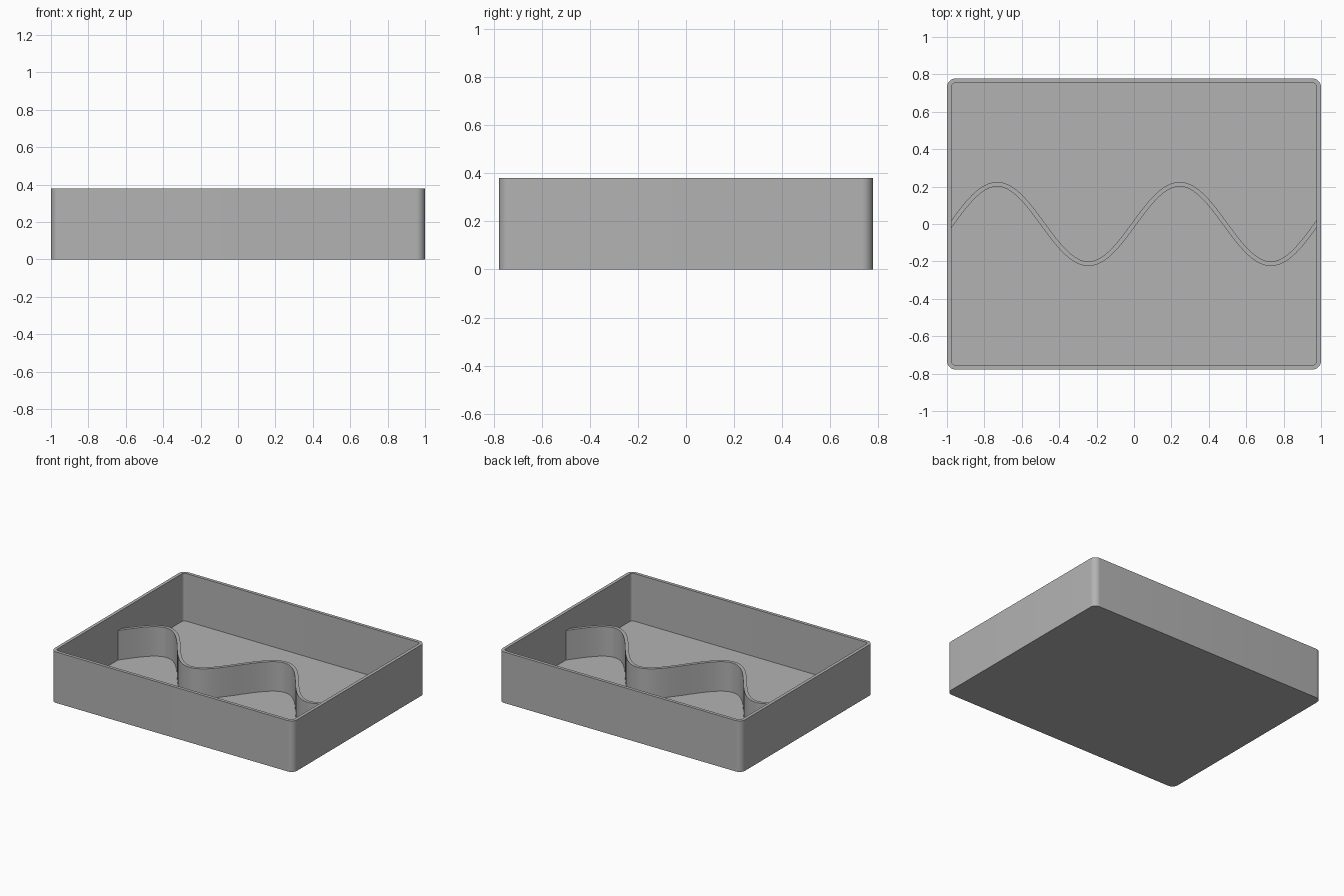
import bpy, bmesh, math

cube = bpy.data.objects.get("Cube")
if cube:
    bpy.data.objects.remove(cube, do_unlink=True)

WIDTH, DEPTH, HEIGHT = 2.0, 1.556, 0.38
WALL, FLOOR, RADIUS = 0.024, 0.025, 0.046
DIVIDER_TOP, AMPLITUDE, SEGMENTS = 0.245, 0.2125, 120

grey = bpy.data.materials.new("grey plastic")
grey.use_nodes = True
colour = (0.45, 0.45, 0.45, 1)
grey.diffuse_color = colour
grey.node_tree.nodes["Principled BSDF"].inputs["Base Color"].default_value = colour


def rounded_rect(inset, steps=10):
    """Outline of the tray, counter-clockwise, moved inwards by inset."""
    r = RADIUS - inset
    cx, cy = WIDTH / 2 - RADIUS, DEPTH / 2 - RADIUS
    points = []
    for q, (sx, sy) in enumerate(((1, 1), (-1, 1), (-1, -1), (1, -1))):
        for i in range(steps + 1):
            a = (q + i / steps) * math.pi / 2
            points.append((sx * cx + r * math.cos(a), sy * cy + r * math.sin(a)))
    return points


def ring(bm, outline, z):
    return [bm.verts.new((x, y, z)) for x, y in outline]


def bridge(bm, a, b):
    for i in range(len(a)):
        j = (i + 1) % len(a)
        bm.faces.new((a[i], a[j], b[j], b[i]))


def finish(bm, name):
    bmesh.ops.recalc_face_normals(bm, faces=bm.faces)
    mesh = bpy.data.meshes.new(name)
    bm.to_mesh(mesh)
    bm.free()
    mesh.materials.append(grey)
    obj = bpy.data.objects.new(name, mesh)
    bpy.context.collection.objects.link(obj)
    bpy.ops.object.select_all(action='DESELECT')
    obj.select_set(True)
    bpy.context.view_layer.objects.active = obj
    bpy.ops.object.shade_smooth_by_angle(angle=math.radians(30))
    return obj


# Open tray: outer wall, rim, inner wall, floor and underside
bm = bmesh.new()
outer, inner = rounded_rect(0), rounded_rect(WALL)
rings = [ring(bm, outer, 0), ring(bm, outer, HEIGHT),
         ring(bm, inner, HEIGHT), ring(bm, inner, FLOOR)]
for a, b in zip(rings, rings[1:]):
    bridge(bm, a, b)
bm.faces.new(rings[0][::-1])
bm.faces.new(rings[-1])
finish(bm, "tray")

# Wavy divider: two sine periods, even thickness, ends sunk into the side walls
inner_width = WIDTH - 2 * WALL
k = 4 * math.pi / inner_width
reach = WIDTH / 2 - WALL / 2
sides = {-1: [], 1: []}
for i in range(SEGMENTS + 1):
    x = -reach + 2 * reach * i / SEGMENTS
    y, slope = AMPLITUDE * math.sin(k * x), AMPLITUDE * k * math.cos(k * x)
    length = math.hypot(1, slope)
    for s in sides:
        off = s * WALL / 2 / length
        sides[s].append((x - slope * off, y + off))

bm = bmesh.new()
strips = [ring(bm, sides[s], z) for s, z in
          ((-1, FLOOR / 2), (1, FLOOR / 2), (1, DIVIDER_TOP), (-1, DIVIDER_TOP))]
for a, b in zip(strips, strips[1:] + strips[:1]):
    for i in range(SEGMENTS):
        bm.faces.new((a[i], a[i + 1], b[i + 1], b[i]))
for end in (0, -1):
    bm.faces.new([strip[end] for strip in strips])
finish(bm, "wavy_divider")
